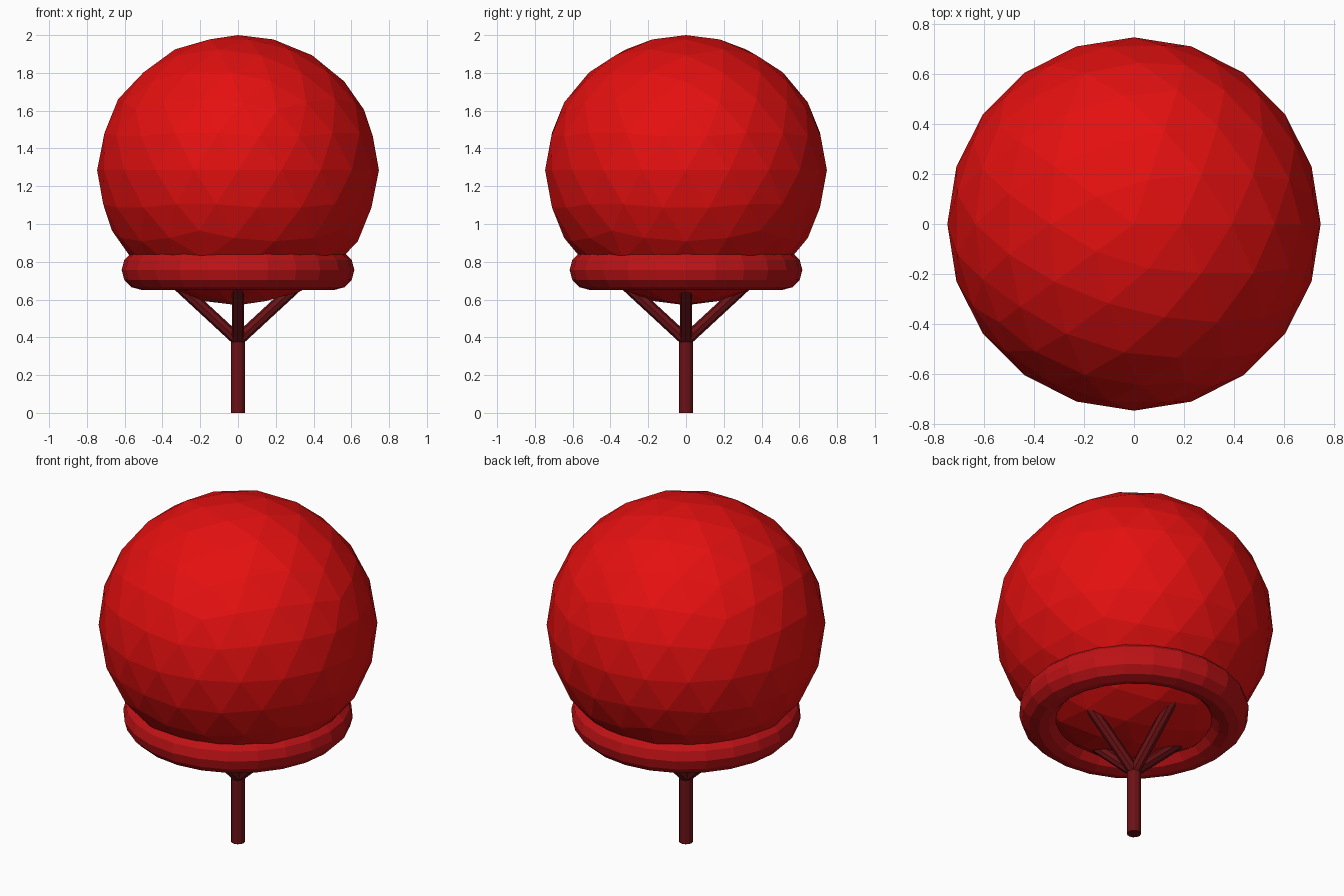
import bpy, math
from mathutils import Vector

if "Cube" in bpy.data.objects:
    bpy.data.objects.remove(bpy.data.objects["Cube"])


def material(name, color):
    m = bpy.data.materials.new(name)
    m.diffuse_color = (*color, 1)
    m.use_nodes = True
    m.node_tree.nodes["Principled BSDF"].inputs["Base Color"].default_value = m.diffuse_color
    return m


bright_red = material("bright red", (0.78, 0.005, 0.005))
ring_red = material("ring red", (0.52, 0.006, 0.008))
dark_red = material("dark red", (0.15, 0.006, 0.008))


def finish(name, mat):
    ob = bpy.context.object
    ob.name = name
    ob.data.materials.append(mat)
    return ob


def rod(name, a, b, radius, sides, mat):
    a, b = Vector(a), Vector(b)
    d = b - a
    bpy.ops.mesh.primitive_cylinder_add(
        vertices=sides, radius=radius, depth=d.length, location=(a + b) / 2,
        rotation=d.to_track_quat('Z', 'Y').to_euler())
    return finish(name, mat)


# Faceted globe, slightly flattened
bpy.ops.mesh.primitive_ico_sphere_add(subdivisions=3, radius=1, location=(0, 0, 1.285))
globe = finish("globe", bright_red)
globe.scale = (0.746, 0.746, 0.715)

# Collar ring round the lower part of the globe
bpy.ops.mesh.primitive_torus_add(major_segments=24, minor_segments=12,
                                 major_radius=0.51, minor_radius=0.106,
                                 location=(0, 0, 0.757))
finish("collar_ring", ring_red)

# Post
rod("post", (0, 0, 0), (0, 0, 0.375), 0.038, 12, dark_red)

# Four slanted struts from the post up into the globe
for i in range(4):
    t = i * math.pi / 2
    c, s = math.cos(t), math.sin(t)
    rod(f"strut_{i + 1}", (0, 0, 0.385), (0.33 * c, 0.33 * s, 0.69), 0.032, 8, dark_red)
